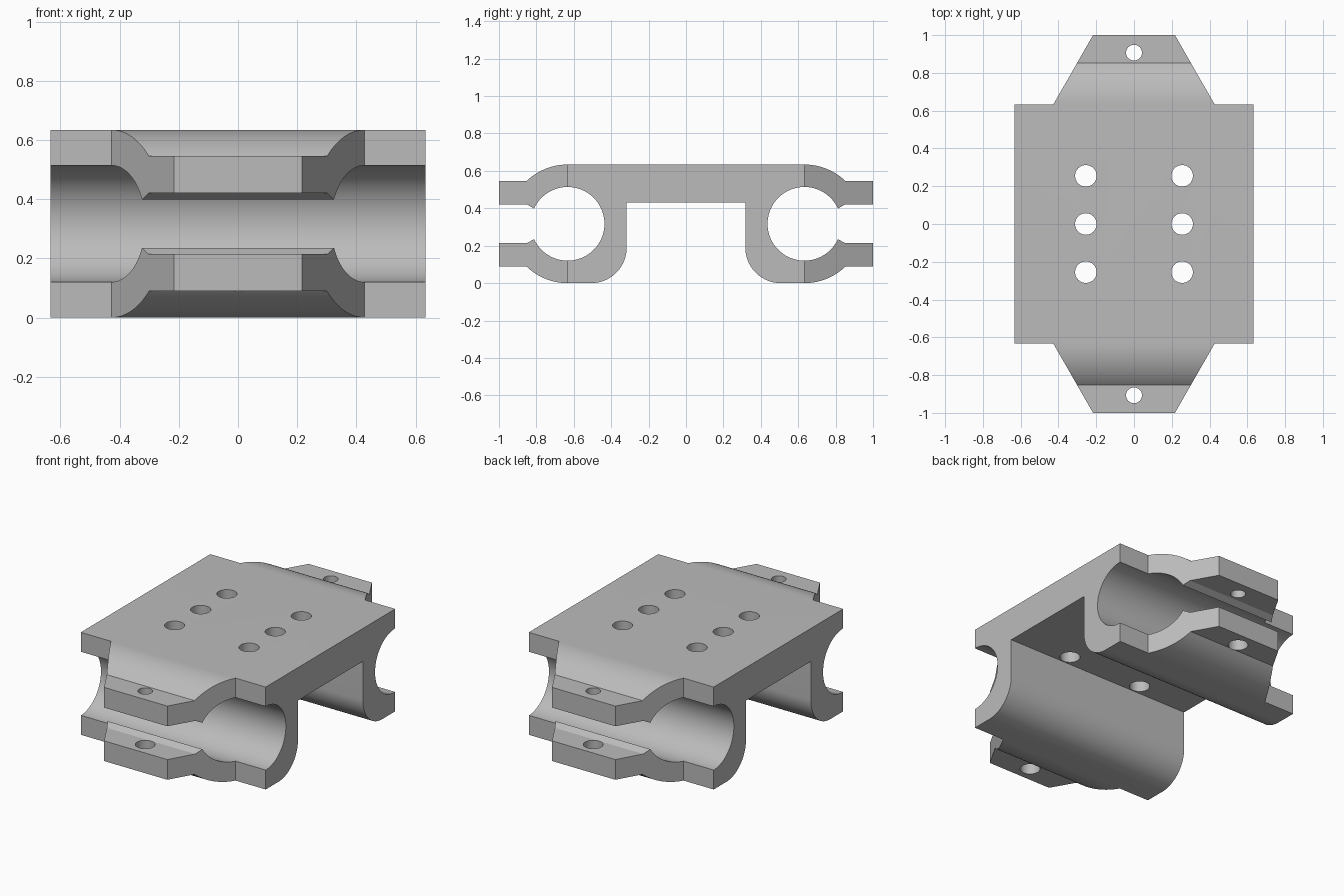
import bpy, bmesh
from math import cos, sin, radians, pi

if "Cube" in bpy.data.objects:
    bpy.data.objects.remove(bpy.data.objects["Cube"])

W = 0.633          # half width and half spacing of the bores
R = 0.317          # outer clamp radius, also the bore height
BORE = 0.197
FILLET = 0.19
TAB_IN, TAB_OUT = 0.103, 0.228   # tab faces measured from the bore height

steel = bpy.data.materials.new("plain grey")
steel.use_nodes = True
grey = (0.5, 0.5, 0.5, 1)
steel.diffuse_color = grey
steel.node_tree.nodes["Principled BSDF"].inputs["Base Color"].default_value = grey


def arc(cy, cz, r, a0, a1, n):
    return [(cy + r * cos(radians(a0 + (a1 - a0) * i / n)),
             cz + r * sin(radians(a0 + (a1 - a0) * i / n))) for i in range(n + 1)]


def prism(name, points, offset):
    """Extrude a closed 3D outline along the offset vector."""
    bm = bmesh.new()
    face = bm.faces.new([bm.verts.new(p) for p in points])
    ext = bmesh.ops.extrude_face_region(bm, geom=[face])["geom"]
    bmesh.ops.translate(bm, vec=offset, verts=[v for v in ext if isinstance(v, bmesh.types.BMVert)])
    bmesh.ops.recalc_face_normals(bm, faces=bm.faces)
    mesh = bpy.data.meshes.new(name)
    bm.to_mesh(mesh)
    bm.free()
    mesh.materials.append(steel)
    obj = bpy.data.objects.new(name, mesh)
    bpy.context.collection.objects.link(obj)
    return obj


def cut(target, cutter, operation):
    mod = target.modifiers.new(cutter.name, "BOOLEAN")
    mod.operation, mod.solver, mod.object = operation, "EXACT", cutter
    bpy.context.view_layer.objects.active = target
    bpy.ops.object.modifier_apply(modifier=mod.name)
    bpy.data.objects.remove(cutter)


# Side profile: one clamp, from the top round the split bore to the underside
half = arc(W, R, R, 90, 46, 14)
half += [(1, R + TAB_OUT), (1, R + TAB_IN), (0.85, R + TAB_IN)]
half += arc(W, R, BORE, 24.5, 335.5, 64)
half += [(0.85, R - TAB_IN), (1, R - TAB_IN), (1, R - TAB_OUT)]
half += arc(W, R, R, -46, -90, 14)
half += arc(R + FILLET, FILLET, FILLET, -90, -180, 20)
half += [(R, 0.43)]
profile = half + [(-y, z) for y, z in reversed(half)]
body = prism("clamp_block", [(-W, y, z) for y, z in profile], (2 * W, 0, 0))

# Plan outline with tapered tabs at both ends
corner = [(W, 0), (W, W), (0.427, W), (0.217, 1)]
right = [(x, -y) for x, y in reversed(corner)] + corner[1:]
plan = right + [(-x, y) for x, y in reversed(right)]
cut(body, prism("plan_cutter", [(x, y, -0.1) for x, y in plan], (0, 0, 1)), "INTERSECT")


def drill(x, y, r, z0, z1):
    ring = [(px, py, z0) for px, py in arc(x, y, r, 0, 360, 32)[:-1]]
    cut(body, prism("hole_cutter", ring, (0, 0, z1 - z0)), "DIFFERENCE")


# Mounting holes in the top plate
for x in (-0.255, 0.255):
    for y in (-0.255, 0, 0.255):
        drill(x, y, 0.057, 0.3, 0.8)

# Bolt holes: narrow in the upper tabs, wider in the lower tabs
for y in (-0.907, 0.907):
    drill(0, y, 0.042, R, 0.8)
    drill(0, y, 0.056, -0.1, R)

bpy.ops.object.select_all(action="DESELECT")
body.select_set(True)
bpy.context.view_layer.objects.active = body
bpy.ops.object.shade_smooth_by_angle(angle=radians(20))
